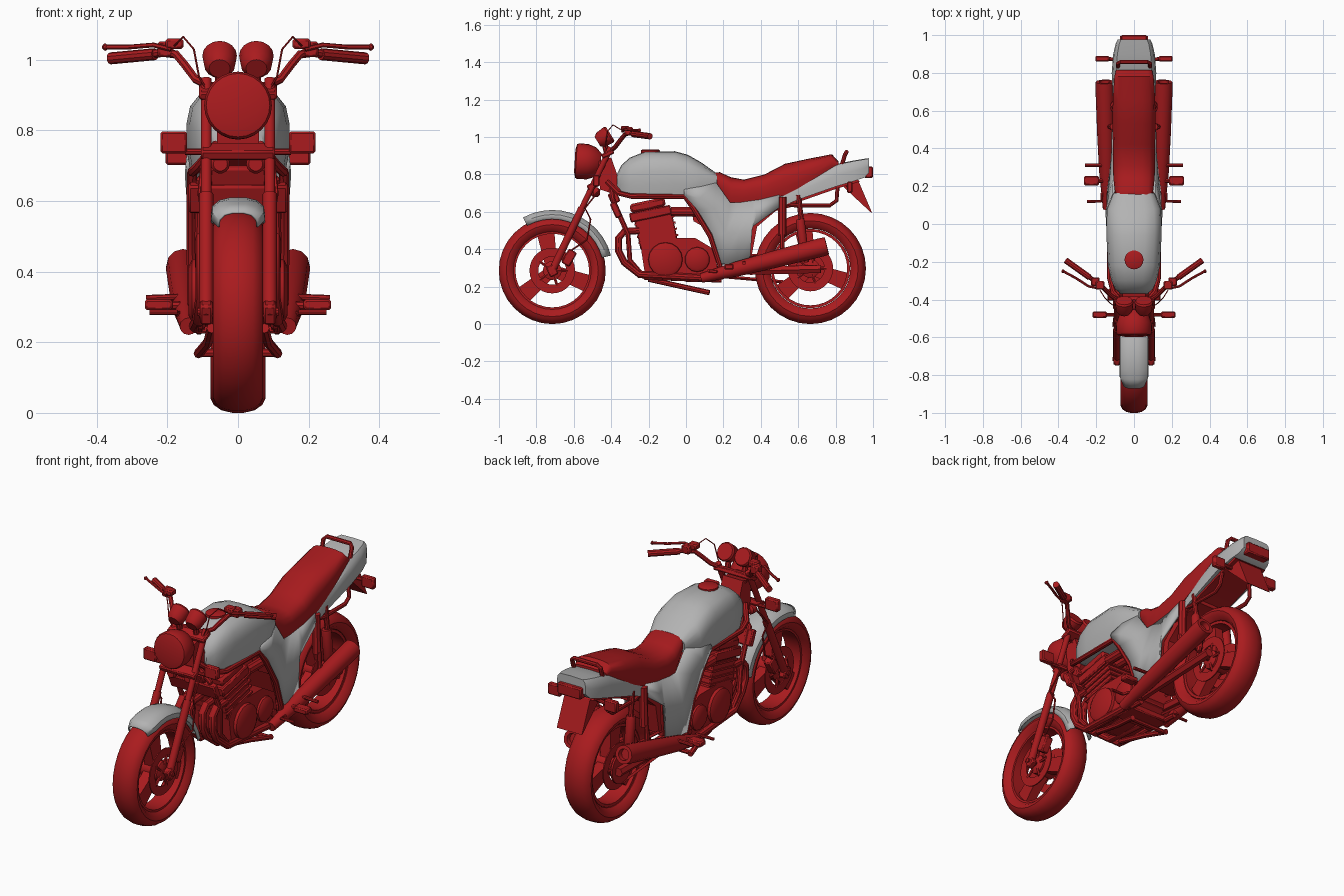
import bpy, bmesh
from math import sin, cos, pi, radians
from mathutils import Vector, Quaternion, Euler


def material(name, color):
    m = bpy.data.materials.new(name)
    m.diffuse_color = (*color, 1)
    return m


RED, GREY = material("red", (.4, .011, .013)), material("grey", (.45, .45, .45))


def loft(name, rings, red=True, cyclic=True, wrap=False, thick=0):
    """Skin a list of equal-sized point rings."""
    bm = bmesh.new()
    vs = [[bm.verts.new(p) for p in r] for r in rings]
    n, m = len(rings[0]), len(rings)
    for i in range(m if wrap else m - 1):
        a, b = vs[i], vs[(i + 1) % m]
        for j in range(n if cyclic else n - 1):
            k = (j + 1) % n
            bm.faces.new((a[j], a[k], b[k], b[j]))
    if cyclic and not wrap:
        bm.faces.new(vs[0])
        bm.faces.new(vs[-1])
    bmesh.ops.recalc_face_normals(bm, faces=bm.faces)
    me = bpy.data.meshes.new(name)
    bm.to_mesh(me)
    bm.free()
    ob = bpy.data.objects.new(name, me)
    bpy.context.collection.objects.link(ob)
    me.materials.append(RED if red else GREY)
    if thick:
        mod = ob.modifiers.new("thickness", 'SOLIDIFY')
        mod.thickness, mod.offset = thick, 0
    return ob


def circle(c, q, r, n):
    return [Vector(c) + q @ Vector((r * cos(2 * pi * i / n), r * sin(2 * pi * i / n), 0)) for i in range(n)]


def tube(name, pts, r, n=8):
    pts = [Vector(p) for p in pts]
    rings, t0, q = [], Vector((0, 0, 1)), Quaternion()
    for i, p in enumerate(pts):
        t = (pts[min(i + 1, len(pts) - 1)] - pts[max(i - 1, 0)]).normalized()
        q = t0.rotation_difference(t) @ q
        t0 = t
        rings.append(circle(p, q, r, n))
    return loft(name, rings)


def turned(name, origin, axis, profile, n=20, wrap=False):
    """Revolve (distance, radius) pairs about an axis."""
    a = Vector(axis).normalized()
    q = Vector((0, 0, 1)).rotation_difference(a)
    return loft(name, [circle(Vector(origin) + a * d, q, r, n) for d, r in profile], wrap=wrap)


def prism(name, yz, hx):
    return loft(name, [[(x, y, z) for y, z in yz] for x in (-hx, hx)])


def box(name, c, size, tilt=0, bevel=0.006):
    x, y, z = (s / 2 for s in size)
    q = Euler((radians(tilt), 0, 0)).to_quaternion()
    rings = [[Vector(c) + q @ Vector((sx * x, sy * y, h)) for sx, sy in ((-1, -1), (1, -1), (1, 1), (-1, 1))]
             for h in (-z, z)]
    ob = loft(name, rings)
    if bevel:
        ob.modifiers.new("bevel", 'BEVEL').width = bevel
    return ob


def shell(name, sections, shape, red):
    """Body with sections (y, bottom, top, half width) and a half outline."""
    rings = []
    for y, zb, zt, w in sections:
        half = [(u * w, y, zb + v * (zt - zb)) for u, v in shape]
        rings.append(half + [(-x, b, c) for x, b, c in reversed(half) if x > 0])
    return loft(name, rings, red)


# Tank, seat, tail
ROUND = [(.93, 0), (1, .25), (1, .55), (.93, .76), (.74, .91), (.4, .985), (0, 1)]
shell("fuel_tank", [(-.37, .74, .80, .07), (-.345, .71, .85, .10), (-.30, .69, .89, .12), (-.22, .685, .922, .138),
                    (-.06, .69, .924, .146), (.01, .69, .905, .146), (.08, .69, .865, .142), (.165, .73, .805, .108)],
      ROUND, False)
shell("seat", [(.155, .75, .81, .095), (.18, .715, .812, .102), (.24, .645, .785, .109), (.31, .647, .772, .111),
               (.42, .655, .80, .112), (.53, .69, .857, .114), (.66, .755, .885, .112), (.78, .83, .908, .104),
               (.815, .845, .87, .095)], ROUND, True)
shell("tail", [(.40, .60, .66, .10), (.5, .625, .685, .106), (.6, .665, .75, .109), (.8, .735, .855, .118),
               (.9, .765, .875, .11), (.955, .783, .884, .097), (.978, .81, .887, .085)],
      [(1, 0), (1, .5), (.95, .8), (.8, .97), (0, 1)], False)
turned("fuel_cap", (0, -.19, .915), (0, 0, 1), [(0, .05), (.014, .05), (.018, .043)])
prism("undertray", [(.36, .60), (.5, .61), (.6, .652), (.8, .722), (.93, .762), (.9, .79), (.5, .66)], .098)
prism("plate_holder", [(.84, .735), (.92, .77), (.995, .595), (.985, .60)], .075)
box("tail_light", (0, .975, .812), (.14, .05, .06))
tube("grab_rail", [(-.085, .83, .84), (-.085, .85, .905), (-.07, .858, .92), (.07, .858, .92), (.085, .85, .905),
                   (.085, .83, .84)], .011)

# Side panels: lower and upper (x, y, z) edge points
PANEL = [((.14, -.01, .69), (.135, -.01, .72)), ((.14, .06, .61), (.139, .08, .735)),
         ((.14, .14, .48), (.108, .16, .755)), ((.135, .19, .32), (.106, .235, .65)), ((.125, .27, .32), (.105, .29, .65)),
         ((.118, .34, .325), (.103, .36, .66)), ((.115, .355, .52), (.103, .40, .665)), ((.108, .5, .625), (.105, .5, .69))]
for s, side in ((1, "right"), (-1, "left")):
    rings = []
    for a, b in PANEL:
        a, b = Vector((a[0] * s, *a[1:])), Vector((b[0] * s, *b[1:]))
        rings.append([a, a.lerp(b, .5) + Vector((s * .005, 0, 0)), b])
    loft("side_panel_" + side, rings, False, cyclic=False, thick=.012)


# Wheels
def wheel(name, y, z, R, w):
    tyre = [(-.6, .72), (-.92, .79), (-1, .86), (-.88, .925), (-.6, .975), (-.2, 1)]
    tyre += [(-a, b) for a, b in reversed(tyre)]
    c = (0, y, z)
    turned(name + "_tyre", c, (1, 0, 0), [(a * w, b * R) for a, b in tyre], 32, True)
    turned(name + "_rim", c, (1, 0, 0), [(-.045, .197), (-.045, .212), (.045, .212), (.045, .197)], 32, True)
    turned(name + "_hub", c, (1, 0, 0), [(-.06, .03), (-.05, .05), (.05, .05), (.06, .03)])
    turned(name + "_axle", c, (1, 0, 0), [(-.115, .012), (.115, .012)], 10)
    for k in range(3):
        q = Euler((radians(10 + 120 * k), 0, 0)).to_quaternion()
        loft(name + "_spoke", [[Vector(c) + q @ Vector((u * t, v * h, d)) for u, v in ((-1, -1), (1, -1), (1, 1), (-1, 1))]
                               for d, h, t in ((.03, .032, .03), (.205, .047, .024))])
    for s in (-1, 1):
        turned(name + "_disc", c, (s, 0, 0), [(.052, .075), (.052, .122), (.058, .122), (.058, .075)], 28, True)
        for k in range(5):
            a = k * 2 * pi / 5
            tube(name + "_disc_arm", [(s * .055, y + r * cos(a), z + r * sin(a)) for r in (.03, .085)], .008, 6)


wheel("front_wheel", -.715, .286, .286, .071)
wheel("rear_wheel", .665, .297, .297, .078)

# Front mudguard
rings = []
for i in range(12):
    a = radians(119 - i * 9.5)
    w = .055 if i == 0 else .074
    rings.append([(u * w, -.715 + r * cos(a), .286 + r * sin(a)) for u, r in
                  ((-1, .275), (-.95, .298), (-.7, .314), (-.3, .321), (.3, .321), (.7, .314), (.95, .298), (1, .275))])
loft("front_mudguard", rings, False, cyclic=False, thick=.006)

# Headlight and steering
FORK = lambda z: -.715 + (z - .286) * .475
turned("headlight", (0, -.595, .872), (0, 1, -.06), [(0, .06), (.008, .09), (.02, .096), (.07, .094), (.11, .08), (.14, .05)], 24)
prism("steering_head", [(-.47, .87), (-.40, .89), (-.34, .72), (-.37, .69), (-.46, .72)], .06)
box("lower_clamp", (0, FORK(.74), .74), (.21, .06, .03), 25)
box("upper_clamp", (0, FORK(.91), .91), (.22, .07, .025), 25)
tube("lamp_bar", [(-.15, -.48, .74), (.15, -.48, .74)], .009)

for s in (-1, 1):
    P = lambda *pts: [(s * x, y, z) for x, y, z in pts]
    turned("gauge", (s * .052, -.473, .975), (0, 1, .62), [(0, .03), (.02, .044), (.07, .049), (.08, .043)], 16)
    tube("gauge_stem", P((.05, -.44, .98), (.05, -.42, .90)), .015)
    # Fork
    tube("fork_slider", P((.09, FORK(.27), .27), (.09, FORK(.62), .62)), .02, 12)
    tube("fork_tube", P((.09, FORK(.6), .6), (.09, FORK(.945), .945)), .0155, 12)
    box("fork_foot", (s * .09, -.715, .286), (.035, .05, .06), 25)
    box("front_caliper", (s * .072, -.625, .355), (.045, .05, .085), -30)
    tube("brake_hose", P((.085, -.62, .39), (.1, -.53, .45), (.1, -.51, .56), (.11, -.54, .62), (.1, -.46, .72)), .005, 6)
    # Handlebar
    tube("handlebar", P((.0, -.40, .925), (.08, -.405, .925), (.12, -.38, .945), (.15, -.35, .985), (.175, -.325, 1.015),
                        (.21, -.30, 1.02), (.36, -.195, 1.006)), .012)
    tube("grip", P((.235, -.283, 1.016), (.362, -.192, 1.004)), .017, 10)
    box("switch_block", (s * .205, -.305, 1.03), (.045, .045, .045))
    box("reservoir", (s * .18, -.325, 1.045), (.05, .045, .03))
    tube("lever", P((.19, -.34, 1.03), (.24, -.33, 1.042), (.31, -.285, 1.036), (.375, -.25, 1.036)), .007, 6)
    turned("lever_ball", (s * .37, -.253, 1.036), (s, .5, 0), [(0, .006), (.007, .011), (.014, .006)], 8)
    tube("cable", P((.18, -.35, 1.04), (.155, -.39, 1.065), (.125, -.42, 1.03), (.11, -.43, .95), (.06, -.42, .87)), .003, 6)
    # Indicators and horns
    box("front_indicator", (s * .182, -.48, .766), (.076, .034, .062))
    box("rear_indicator", (s * .168, .875, .732), (.074, .03, .06))
    tube("rear_indicator_stalk", P((.06, .865, .74), (.14, .875, .735)), .01)
    turned("horn", (s * .05, -.505, .705), (0, 1, 0), [(0, .02), (.01, .027), (.035, .025), (.045, .015)], 14)
    # Frame
    tube("upper_frame", P((.06, -.42, .76), (.11, -.36, .70), (.128, -.29, .683), (.13, -.01, .683), (.132, .04, .62),
                          (.132, .13, .47), (.13, .18, .32), (.12, .19, .24)), .014)
    tube("down_frame", P((.05, -.40, .72), (.105, -.39, .66), (.11, -.31, .48), (.105, -.30, .34), (.105, -.22, .25),
                         (.11, .19, .235)), .014)
    tube("under_tail_rail", P((.085, .46, .66), (.1, .58, .635), (.1, .77, .635), (.1, .805, .66), (.09, .81, .73)), .011)
    # Exhaust
    for x in (.04, .10):
        tube("header_pipe", P((x, -.25, .50), (x, -.33, .495), (x, -.36, .46), (x, -.36, .39), (x, -.33, .33),
                              (x + .01, -.25, .265), (x + .02, .12, .245)), .02, 10)
    turned("silencer", (s * .14, .08, .245), (s * .015, .67, .172),
           [(0, .025), (.1, .032), (.2, .04), (.4, .046), (.66, .05), (.695, .048), (.695, .03), (.67, .028)], 12)
    tube("silencer_hanger", P((.13, .515, .36), (.125, .515, .48)), .012)
    tube("upper_bracket", P((.11, .515, .47), (.105, .515, .68)), .022, 8)
    # Rear suspension
    tube("swingarm", P((.08, .12, .29), (.095, .35, .285), (.1, .72, .295)), .024, 6)
    tube("shock", P((.1, .60, .69), (.105, .645, .33)), .014, 10)
    turned("shock_body", (s * .1, .61, .56), (0, .12, -1), [(0, .022), (.01, .025), (.2, .025), (.21, .02)], 10)
    # Foot controls
    box("foot_peg", (s * .225, .23, .306), (.078, .05, .03))
    tube("peg_bar", P((.1, .23, .30), (.19, .23, .305)), .012)
    tube("rear_peg", P((.13, .31, .33), (.26, .31, .325)), .009)
    tube("foot_lever", P((.13, .2, .28), (.17, .16, .28), (.175, .12, .285), (.25, .12, .285)), .008)
    tube("centre_stand", P((.075, -.2, .24), (.085, -.02, .20), (.112, .125, .168)), .014)
    # Engine side covers
    turned("clutch_cover", (s * .10, -.11, .345), (s, 0, 0), [(0, .095), (.03, .09), (.04, .07)], 16)
    turned("gear_cover", (s * .10, .06, .345), (s, 0, 0), [(0, .07), (.025, .065), (.035, .05)], 14)
    for x in (.04, .105):
        tube("carburettor", P((x, -.08, .60), (x, .06, .60)), .026, 10)

# Engine
prism("crankcase", [(-.22, .27), (-.24, .40), (-.2, .46), (.05, .46), (.15, .40), (.17, .29), (.12, .25), (-.17, .245)], .115)
box("cylinder_block", (0, -.16, .50), (.22, .205, .17), 12)
for k in range(4):
    box("cooling_fin", (0, -.148 - .007 * k, .455 + .033 * k), (.235, .218, .010), 12, 0)
box("cylinder_head", (0, -.19, .59), (.245, .225, .05), 12)
box("valve_cover", (0, -.205, .635), (.23, .19, .05), 12, .012)
prism("airbox", [(.02, .67), (.04, .55), (.13, .50), (.19, .34), (.33, .34), (.34, .64)], .095)
box("oil_cooler", (0, -.375, .61), (.28, .035, .085), 24)
box("cooler_mount", (0, -.385, .675), (.16, .05, .06), 24)
box("exhaust_collector", (0, .06, .245), (.24, .13, .04))
tube("stand_cross_bar", [(-.11, .11, .17), (.11, .11, .17)], .012)
tube("swingarm_pivot", [(-.12, .14, .29), (.12, .14, .29)], .022)

# Chain drive
turned("sprocket", (-.075, .665, .297), (-1, 0, 0), [(0, .085), (.01, .085)], 24)
for z0, z1 in ((.35, .382), (.265, .212)):
    tube("chain_run", [(-.08, .08, z0), (-.08, .665, z1)], .009, 4)
prism("rear_inner_guard", [(.33, .36), (.35, .36), (.38, .52), (.48, .605), (.62, .64), (.62, .66), (.45, .63), (.34, .53)], .085)

# Smooth shading with sharp edges kept
bpy.ops.object.select_all(action='SELECT')
bpy.context.view_layer.objects.active = bpy.data.objects["fuel_tank"]
bpy.ops.object.shade_smooth_by_angle(angle=radians(35))
